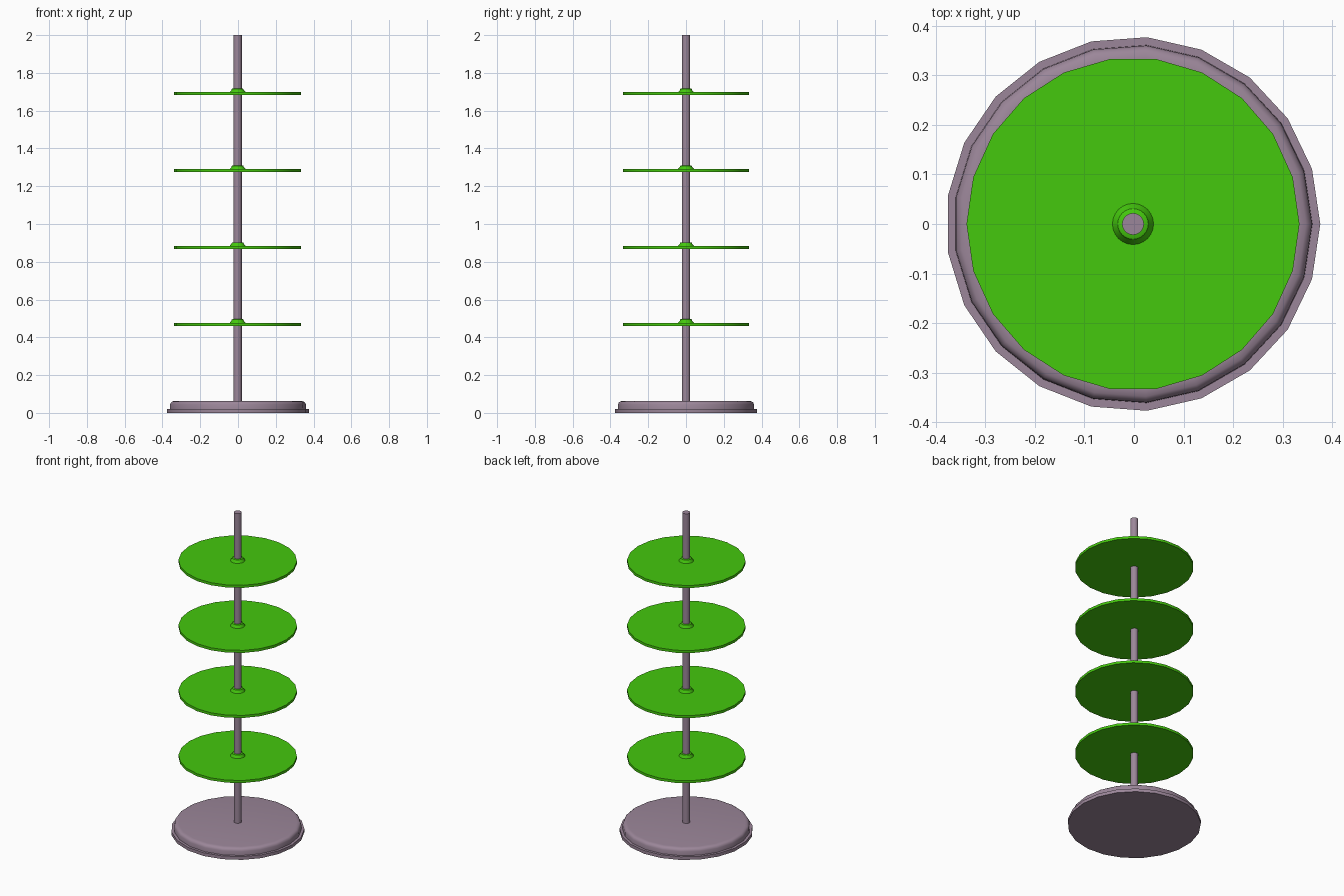
import bpy, bmesh, math

if "Cube" in bpy.data.objects:
    bpy.data.objects.remove(bpy.data.objects["Cube"])

CX = -0.002  # odd-sided base: shifts the axis slightly so the bounds stay centred


def material(name, rgb):
    m = bpy.data.materials.new(name)
    m.diffuse_color = (*rgb, 1)
    m.use_nodes = True
    m.node_tree.nodes["Principled BSDF"].inputs["Base Color"].default_value = m.diffuse_color
    return m


def lathe(name, profile, sides, mat, z=0.0, angle=35):
    """Closed solid of revolution from (radius, height) points, capped at both ends."""
    bm = bmesh.new()
    rings = []
    for r, h in profile:
        rings.append([bm.verts.new((r * math.cos(2 * math.pi * i / sides),
                                    r * math.sin(2 * math.pi * i / sides), h))
                      for i in range(sides)])
    for a, b in zip(rings, rings[1:]):
        for i in range(sides):
            j = (i + 1) % sides
            bm.faces.new((a[i], a[j], b[j], b[i]))
    bm.faces.new(rings[0][::-1])
    bm.faces.new(rings[-1])
    mesh = bpy.data.meshes.new(name)
    bm.to_mesh(mesh)
    bm.free()
    mesh.materials.append(mat)
    ob = bpy.data.objects.new(name, mesh)
    ob.location = (CX, 0, z)
    bpy.context.collection.objects.link(ob)
    bpy.ops.object.select_all(action='DESELECT')
    ob.select_set(True)
    bpy.context.view_layer.objects.active = ob
    bpy.ops.object.shade_smooth_by_angle(angle=math.radians(angle))
    return ob


mauve = material("mauve_metal", (0.33, 0.24, 0.32))
green = material("green_shelf", (0.058, 0.58, 0.004))

# Stepped base with a rounded upper rim
lathe("base", [(0.378, 0), (0.378, 0.02), (0.362, 0.02), (0.361, 0.045),
               (0.357, 0.055), (0.349, 0.061), (0.335, 0.063)], 21, mauve)

# Central pole
lathe("pole", [(0.022, 0.03), (0.022, 2.0)], 24, mauve)

# Four shelves, each with a tapered collar around the pole
for n in range(4):
    z = 0.461 + n * 0.407
    lathe(f"shelf_{n + 1}", [(0.336, 0), (0.336, 0.016)], 22, green, z)
    lathe(f"collar_{n + 1}", [(0.042, 0.014), (0.041, 0.018), (0.033, 0.026),
                              (0.031, 0.033), (0.028, 0.035)], 24, green, z)
